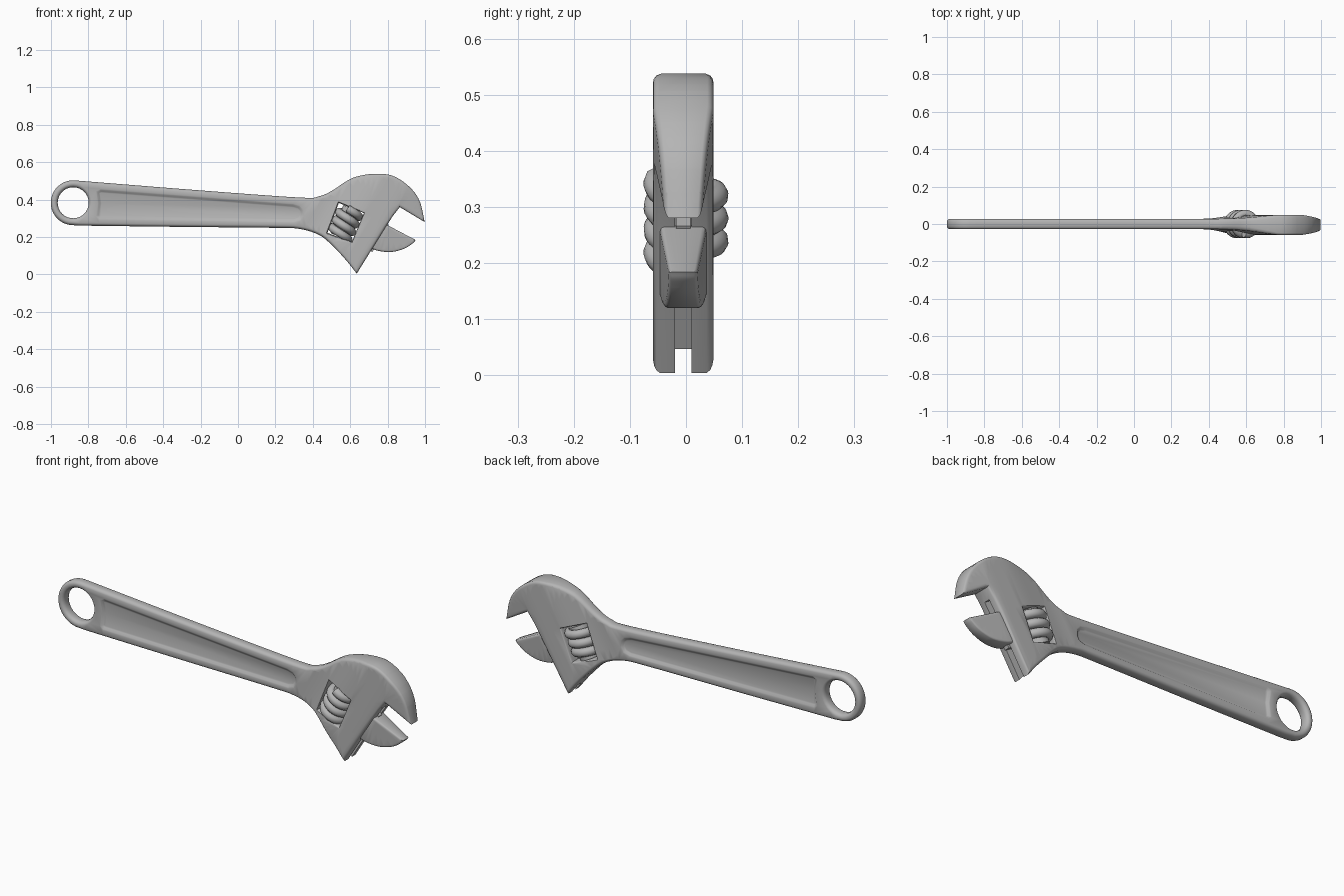
import bpy, bmesh
from math import cos, sin, pi, radians
from mathutils import Matrix, Vector

cube = bpy.data.objects.get("Cube")
if cube:
    bpy.data.objects.remove(cube)

steel = bpy.data.materials.new("grey_steel")
steel.use_nodes = True
GREY = (0.46, 0.46, 0.46, 1)
steel.diffuse_color = GREY
steel.node_tree.nodes["Principled BSDF"].inputs["Base Color"].default_value = GREY

# The head is tilted: ACROSS runs over the jaws, SLIDE along the jaw travel
TILT = Matrix.Rotation(radians(30.7), 4, 'Y')
ACROSS, SLIDE = TILT @ Vector((1, 0, 0)), TILT @ Vector((0, 0, 1))
HEAD_Y = -0.005


def arc(cx, cz, r, a0, a1, n):
    return [(cx + r * cos(a0 + (a1 - a0) * i / n), cz + r * sin(a0 + (a1 - a0) * i / n))
            for i in range(n)]


def smooth_run(points, steps=5):
    """Catmull-Rom curve through the points."""
    p = [Vector(q) for q in points]
    p = [2 * p[0] - p[1]] + p + [2 * p[-1] - p[-2]]
    out = []
    for a, b, c, d in zip(p, p[1:], p[2:], p[3:]):
        for k in range(steps):
            t = k / steps
            out.append(tuple(0.5 * (2 * b + (c - a) * t + (2 * a - 5 * b + 4 * c - d) * t * t
                                    + (3 * b - a - 3 * c + d) * t ** 3)))
    return out + [tuple(points[-1])]


def inset(loop, dist):
    """Move a closed loop to its left, with limited mitres."""
    pts = [Vector(p) for p in loop]
    out = []
    for i, p in enumerate(pts):
        d0 = (p - pts[i - 1]).normalized()
        d1 = (pts[(i + 1) % len(pts)] - p).normalized()
        n0, n1 = Vector((-d0.y, d0.x)), Vector((-d1.y, d1.x))
        m = (n0 + n1).normalized()
        out.append(p + m * dist / max(m.dot(n0), 0.5))
    return out


def finish(obj, angle=35):
    bpy.ops.object.select_all(action='DESELECT')
    obj.select_set(True)
    bpy.context.view_layer.objects.active = obj
    bpy.ops.object.convert(target='MESH')
    obj.data.materials.clear()
    obj.data.materials.append(steel)
    bpy.ops.object.shade_smooth_by_angle(angle=radians(angle))


def mesh_object(name, bm):
    bmesh.ops.recalc_face_normals(bm, faces=bm.faces)
    me = bpy.data.meshes.new(name)
    bm.to_mesh(me)
    bm.free()
    obj = bpy.data.objects.new(name, me)
    bpy.context.collection.objects.link(obj)
    return obj


def add_rings(bm, loop, profile):
    """Stack inset copies of a loop and skin them; profile = (inset, depth)."""
    rings = [[bm.verts.new((p.x, y, p.y)) for p in inset(loop, d)] for d, y in profile]
    for a, b in zip(rings, rings[1:]):
        for i in range(len(a)):
            bm.faces.new((a[i - 1], a[i], b[i], b[i - 1]))
    return rings


def ring_edges(bm, ring):
    edges = []
    for i in range(len(ring)):
        e = bm.edges.get((ring[i - 1], ring[i]))
        edges.append(e or bm.edges.new((ring[i - 1], ring[i])))
    return edges


def plate(name, loops, panel, half_thickness):
    """Rounded plate from (loop, bevel) pairs, with an optional sunk panel."""
    bm = bmesh.new()
    cap = []
    for loop, w in loops:
        profile = [(0, 0), (0, -0.4), (0.22 * w, -0.7), (0.55 * w, -0.9), (w, -1)]
        cap += ring_edges(bm, add_rings(bm, loop, profile)[-1])
    if panel:
        rings = add_rings(bm, panel, [(0, -1), (0.006, -0.93), (0.014, -0.68), (0.02, -0.6)])
        cap += ring_edges(bm, rings[0])
        bm.faces.new(rings[-1])
    bmesh.ops.triangle_fill(bm, edges=cap, use_beauty=True, normal=(0, -1, 0))
    # Cuts across the head let its thickness change smoothly
    for k in range(20):
        bmesh.ops.bisect_plane(bm, geom=bm.verts[:] + bm.edges[:] + bm.faces[:],
                               plane_co=ACROSS * (0.18 + 0.028 * k), plane_no=ACROSS)
    bmesh.ops.mirror(bm, geom=bm.verts[:] + bm.edges[:] + bm.faces[:],
                     axis='Y', merge_dist=0.0001)
    for v in bm.verts:
        u = v.co.dot(ACROSS)
        s = blend(u)
        side = 1 if v.co.y > 0 else -1
        shape = min(abs(v.co.y), 1) ** (1 - 0.75 * s)
        v.co.y = side * shape * half_thickness(u) + HEAD_Y * s
    return mesh_object(name, bm)


def blend(u):
    t = min(max((u - 0.19) / 0.23, 0), 1)
    return t * t * (3 - 2 * t)


def body_thickness(u):
    return 0.028 + 0.026 * blend(u) - max(u - 0.53, 0) * 0.12


def box(name, u, v, du, dv, half_y):
    bm = bmesh.new()
    place = Matrix.Translation(ACROSS * u + SLIDE * v + Vector((0, HEAD_Y, 0))) @ TILT
    bmesh.ops.create_cube(bm, size=2, matrix=place @ Matrix.Diagonal((du, half_y, dv, 1)))
    return mesh_object(name, bm)


# Body: handle, hanging ring and head with the fixed jaw
RING = (-0.881, 0.383)
outline = arc(*RING, 0.12, radians(86), radians(268), 28)
outline += smooth_run([(-0.85, 0.261), (-0.3, 0.254), (0.2, 0.249), (0.33, 0.243),
                       (0.427, 0.214), (0.49, 0.168), (0.57, 0.085), (0.635, 0.004)])
outline += [(0.795, 0.262), (0.83, 0.315), (0.865, 0.36)]
outline += smooth_run([(0.998, 0.28), (0.972, 0.39), (0.918, 0.467), (0.83, 0.526),
                       (0.737, 0.538), (0.65, 0.527), (0.587, 0.503), (0.50, 0.446),
                       (0.43, 0.417), (0.33, 0.411), (-0.2, 0.449), (-0.84, 0.5)])
ring_hole = arc(*RING, 0.083, 2 * pi, 0, 32)
window = [(0.539, 0.382), (0.673, 0.328), (0.609, 0.174), (0.478, 0.222)]
panel = [(-0.76, 0.312), (-0.742, 0.294), (0.30, 0.277), (0.335, 0.287), (0.35, 0.312),
         (0.35, 0.345), (0.33, 0.368), (0.295, 0.378), (-0.735, 0.457), (-0.76, 0.445),
         (-0.75, 0.38)]
body = plate("wrench_body", [(outline, 0.014), (ring_hole, 0.015), (window, 0.005)],
             panel, body_thickness)

# Slot in the head for the sliding jaw
cutter = box("slot_cutter", 0.553, 0.45, 0.06, 0.25, 0.015)
cutter.hide_render = True
cut = body.modifiers.new("jaw_slot", 'BOOLEAN')
cut.operation, cut.solver, cut.object = 'DIFFERENCE', 'EXACT', cutter
finish(body)
bpy.data.objects.remove(cutter)

# Sliding jaw and the stem that runs in the slot
jaw_loop = [(0.79, 0.268)] + smooth_run([(0.70, 0.145), (0.75, 0.126), (0.82, 0.12),
                                         (0.89, 0.138), (0.935, 0.167), (0.95, 0.184)])
finish(plate("sliding_jaw", [(jaw_loop, 0.01)], None, lambda u: 0.8 * body_thickness(u)))
finish(box("jaw_stem", 0.527, 0.555, 0.03, 0.085, 0.013))

# Adjusting worm: a core with a helical thread
AXIS = Vector((0.42, 0, 0.907)).normalized()
CENTRE = Vector((0.573, 0, 0.276))
SIDE = Vector((0, 1, 0)).cross(AXIS)
bm = bmesh.new()
turn = AXIS.to_track_quat('Z', 'Y').to_matrix().to_4x4()
bmesh.ops.create_cone(bm, cap_ends=True, segments=32, radius1=0.048, radius2=0.048,
                      depth=0.165, matrix=Matrix.Translation(CENTRE) @ turn)
finish(mesh_object("worm_core", bm))

TURNS, PITCH, STEPS = 3.3, 0.045, 110
curve = bpy.data.curves.new("worm_thread", 'CURVE')
curve.dimensions = '3D'
curve.bevel_depth, curve.bevel_resolution, curve.use_fill_caps = 0.022, 3, True
spline = curve.splines.new('POLY')
spline.points.add(STEPS)
for i, point in enumerate(spline.points):
    f = i / STEPS
    a = 2 * pi * TURNS * f
    co = (CENTRE + AXIS * (f - 0.5) * TURNS * PITCH
          + 0.054 * (SIDE * cos(a) + Vector((0, 1, 0)) * -sin(a)))
    point.co = (*co, 1)
thread = bpy.data.objects.new("worm_thread", curve)
bpy.context.collection.objects.link(thread)
finish(thread, 50)
